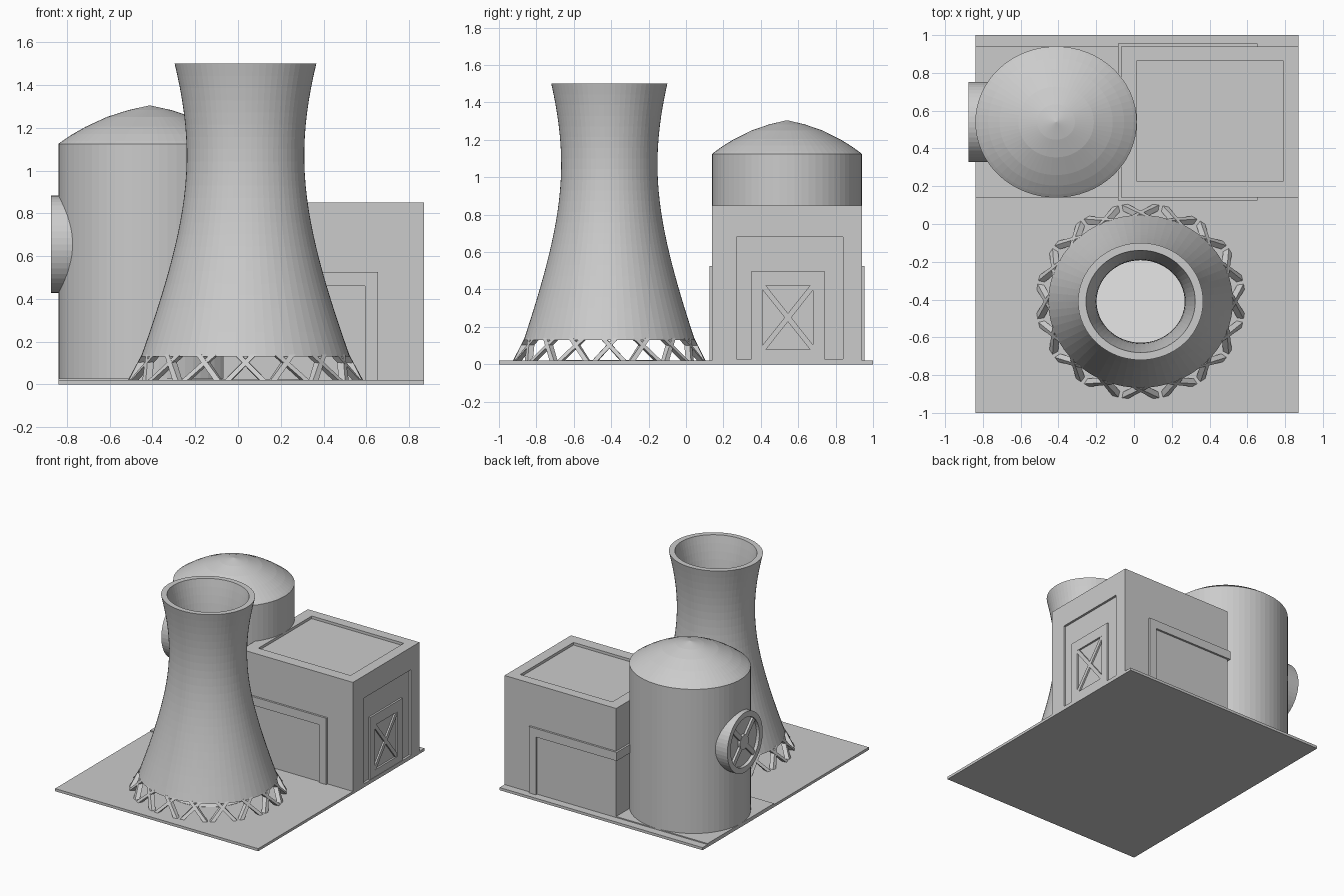
import bpy, bmesh, math
from mathutils import Vector

if "Cube" in bpy.data.objects:
    bpy.data.objects.remove(bpy.data.objects["Cube"], do_unlink=True)

SQUASH = 0.936  # round parts are slightly narrower in depth


def material(name, value):
    m = bpy.data.materials.new(name)
    m.use_nodes = True
    colour = (value, value, value, 1)
    m.diffuse_color = colour
    m.node_tree.nodes["Principled BSDF"].inputs["Base Color"].default_value = colour
    return m


GREY = material("concrete_grey", 0.6)
WHITE = material("white", 1.0)


def finish(name, bm, mat=GREY):
    bmesh.ops.recalc_face_normals(bm, faces=bm.faces)
    mesh = bpy.data.meshes.new(name)
    bm.to_mesh(mesh)
    bm.free()
    mesh.materials.append(mat)
    ob = bpy.data.objects.new(name, mesh)
    bpy.context.collection.objects.link(ob)
    return ob


def add_hull(bm, low, high):
    """Four-sided prism between two matching quads."""
    a = [bm.verts.new(p) for p in low]
    b = [bm.verts.new(p) for p in high]
    bm.faces.new(a)
    bm.faces.new(b)
    for i in range(4):
        j = (i + 1) % 4
        bm.faces.new((a[i], a[j], b[j], b[i]))


def add_box(bm, x, y, z):
    ring = [(x[0], y[0]), (x[1], y[0]), (x[1], y[1]), (x[0], y[1])]
    add_hull(bm, [(*p, z[0]) for p in ring], [(*p, z[1]) for p in ring])


def box(name, x, y, z):
    bm = bmesh.new()
    add_box(bm, x, y, z)
    return finish(name, bm)


def lathe(name, profile, centre, closed=False, sides=64, axis="Z", mat=GREY):
    """Revolve (radius, height) points; axis X turns the height toward -x."""
    bm = bmesh.new()
    rings = []
    for r, h in profile:
        ring = []
        for i in range(sides if r > 0 else 1):
            t = math.tau * i / sides
            c, s = r * math.cos(t), r * math.sin(t) * SQUASH
            p = Vector((c, s, h)) if axis == "Z" else Vector((-h, s, c))
            ring.append(bm.verts.new(p + Vector(centre)))
        rings.append(ring)
    pairs = list(zip(rings, rings[1:]))
    if closed:
        pairs.append((rings[-1], rings[0]))
    for a, b in pairs:
        for i in range(sides):
            j = (i + 1) % sides
            quad = [a[i % len(a)], a[j % len(a)], b[j % len(b)], b[i % len(b)]]
            bm.faces.new(list(dict.fromkeys(quad)))
    return finish(name, bm, mat)


# Ground
box("ground_plate", (-0.84, 0.87), (-1, 1), (0, 0.02))
box("building_slab", (-0.84, 0.87), (0.14, 0.94), (0.015, 0.028))

# Cooling tower: hyperbolic shell with wall thickness
TOWER = (0.035, -0.41, 0)
LOW, TOP, NECK = 0.13, 1.5, 1.07


def shell_radius(z):
    return 0.275 * math.sqrt(1 + ((z - NECK) / 0.64) ** 2)


heights = [LOW + (TOP - LOW) * i / 24 for i in range(25)]
outer = [(shell_radius(z), z) for z in heights]
inner = [(shell_radius(z) - 0.042, z) for z in reversed(heights)]
lathe("tower_shell", outer + inner, TOWER, closed=True)
lathe("tower_basin", [(0, 0.021), (0.3, 0.021), (0.3, 0.023), (0, 0.023)], TOWER, mat=WHITE)

# Crossed legs around the tower foot
bm = bmesh.new()


def leg_quad(angle, radius, z):
    out = Vector((math.cos(angle), math.sin(angle), 0))
    side = Vector((-out.y, out.x, 0))
    points = []
    for u, v in ((-1, -1), (1, -1), (1, 1), (-1, 1)):
        p = out * (radius + 0.017 * u) + side * (0.016 * v)
        points.append((p.x + TOWER[0], p.y * SQUASH + TOWER[1], z))
    return points


for i in range(16):
    mid = math.tau * i / 16
    for sign in (-1, 1):
        foot = mid + sign * math.radians(9)
        head = mid - sign * math.radians(4.5)
        add_hull(bm, leg_quad(foot, 0.54, 0.015), leg_quad(head, 0.468, 0.14))
finish("tower_legs", bm)

# Reactor drum with a shallow curved roof
DRUM = (-0.4125, 0.54, 0)
lathe("reactor_drum", [(0, 0.01), (0.4275, 0.01), (0.4275, 1.125), (0.41, 1.138), (0.36, 1.171),
                       (0.3, 1.205), (0.2, 1.251), (0.1, 1.283), (0, 1.305)], DRUM)

# Round hatch on the drum side
HATCH = (-0.7, 0.54, 0.655)
lathe("hatch_ring", [(0.2275, 0), (0.2275, 0.175), (0.185, 0.175), (0.185, 0)],
      HATCH, closed=True, sides=48, axis="X")
lathe("hatch_disc", [(0, 0), (0.2, 0), (0.2, 0.15), (0, 0.15)], HATCH, sides=48, axis="X")
lathe("hatch_hub", [(0, 0.1), (0.055, 0.1), (0.055, 0.17), (0, 0.17)], HATCH, sides=24, axis="X")
bm = bmesh.new()
for i in range(4):
    t = math.tau * (i + 0.5) / 4
    along = Vector((0, math.cos(t), math.sin(t)))
    across = Vector((0, -along.z, along.y)) * 0.018
    quads = []
    for depth in (0.14, 0.167):
        base = Vector(HATCH) - Vector((depth, 0, 0))
        quad = [base + along * 0.04 - across, base + along * 0.19 - across,
                base + along * 0.19 + across, base + along * 0.04 + across]
        quads.append([(p.x, HATCH[1] + (p.y - HATCH[1]) * SQUASH, p.z) for p in quad])
    add_hull(bm, *quads)
finish("hatch_spokes", bm)

# Turbine hall: block with a sunken roof panel and a recessed doorway
hall = box("turbine_hall", (-0.07, 0.87), (0.14, 0.94), (0.015, 0.85))
for cutter in (box("roof_cutter", (0.015, 0.79), (0.225, 0.865), (0.83, 0.95)),
               box("doorway_cutter", (0.853, 0.95), (0.27, 0.84), (0.028, 0.68))):
    mod = hall.modifiers.new(cutter.name, "BOOLEAN")
    mod.operation = "DIFFERENCE"
    mod.solver = "EXACT"
    mod.object = cutter
    cutter.hide_render = True
    cutter.hide_viewport = True

# Raised trim on front and back walls, wrapping the inner end
bm = bmesh.new()
add_box(bm, (-0.085, 0.655), (0.125, 0.955), (0.46, 0.525))
add_box(bm, (0.595, 0.655), (0.125, 0.955), (0.015, 0.46))
finish("wall_trim", bm)

# Side door: frame bars around a crossed panel
DOOR_X = (0.84, 0.867)
bm = bmesh.new()
add_box(bm, DOOR_X, (0.35, 0.41), (0.02, 0.5))
add_box(bm, DOOR_X, (0.68, 0.74), (0.02, 0.5))
add_box(bm, DOOR_X, (0.41, 0.68), (0.42, 0.5))
add_box(bm, DOOR_X, (0.41, 0.68), (0.02, 0.08))
for a, b in ((0.41, 0.68), (0.68, 0.41)):
    w = 0.018
    quads = [[(x, a - w, 0.08), (x, a + w, 0.08), (x, b + w, 0.42), (x, b - w, 0.42)]
             for x in (0.84, 0.865)]
    add_hull(bm, *quads)
finish("side_door", bm)
